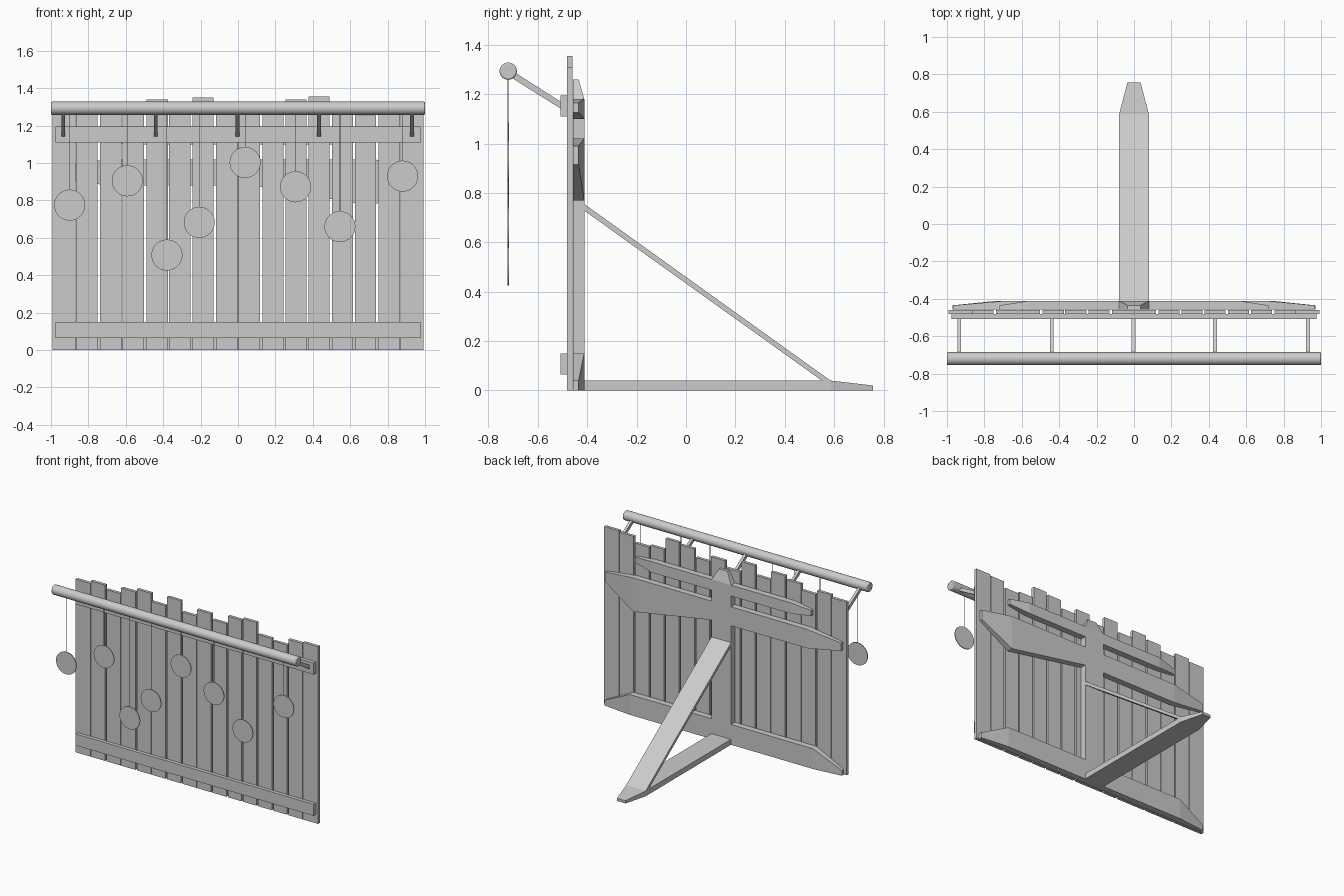
import bpy, bmesh, math
from mathutils import Vector

if "Cube" in bpy.data.objects:
    bpy.data.objects.remove(bpy.data.objects["Cube"])


def finish(name, bm):
    bmesh.ops.recalc_face_normals(bm, faces=bm.faces)
    mesh = bpy.data.meshes.new(name)
    bm.to_mesh(mesh)
    bm.free()
    ob = bpy.data.objects.new(name, mesh)
    bpy.context.collection.objects.link(ob)
    return ob


def box(name, x0, x1, y0, y1, z0, z1):
    bm = bmesh.new()
    bmesh.ops.create_cube(bm, size=1)
    for v in bm.verts:
        v.co = ((x0 + x1) / 2 + v.co.x * (x1 - x0),
                (y0 + y1) / 2 + v.co.y * (y1 - y0),
                (z0 + z1) / 2 + v.co.z * (z1 - z0))
    return finish(name, bm)


def loft(name, stations, place):
    """Rectangular sections (u, low, high, thickness) joined along u."""
    bm = bmesh.new()
    rings = [[bm.verts.new(place(u, v, d)) for v, d in ((lo, 0), (hi, 0), (hi, t), (lo, t))]
             for u, lo, hi, t in stations]
    for a, b in zip(rings, rings[1:]):
        for i in range(4):
            j = (i + 1) % 4
            bm.faces.new((a[i], a[j], b[j], b[i]))
    bm.faces.new(rings[0])
    bm.faces.new(rings[-1])
    return finish(name, bm)


def prism(name, yz, x0, x1):
    """Side profile extruded across x."""
    bm = bmesh.new()
    face = bm.faces.new([bm.verts.new((x0, y, z)) for y, z in yz])
    ext = bmesh.ops.extrude_face_region(bm, geom=[face])['geom']
    bmesh.ops.translate(bm, vec=(x1 - x0, 0, 0),
                        verts=[v for v in ext if isinstance(v, bmesh.types.BMVert)])
    return finish(name, bm)


def cylinder(name, centre, radius, depth, axis, sides):
    bm = bmesh.new()
    bmesh.ops.create_cone(bm, cap_ends=True, segments=sides, radius1=radius,
                          radius2=radius, depth=depth)
    rot = Vector((0, 0, 1)).rotation_difference(Vector(axis)).to_matrix()
    bmesh.ops.rotate(bm, verts=bm.verts, matrix=rot)
    bmesh.ops.translate(bm, verts=bm.verts, vec=centre)
    return finish(name, bm)


def smooth(ob):
    bpy.ops.object.select_all(action='DESELECT')
    ob.select_set(True)
    bpy.context.view_layer.objects.active = ob
    bpy.ops.object.shade_smooth_by_angle(angle=math.radians(30))


# Upright planks with uneven tops; a few seams are nearly closed
tops = [1.28, 1.30, 1.27, 1.315, 1.34, 1.28, 1.35, 1.27,
        1.32, 1.28, 1.34, 1.355, 1.27, 1.255, 1.30, 1.31]
tight = {1, 3, 5, 8, 15}
pitch = 1.984 / len(tops)
for i, top in enumerate(tops):
    left = -0.992 + i * pitch + (0.002 if i in tight else 0.006) * (i > 0)
    right = -0.992 + (i + 1) * pitch - (0.002 if i + 1 in tight else 0.006) * (i < 15)
    box(f"plank_{i + 1}", left, right, -0.482, -0.46, 0, top)

# Front battens
box("lower_batten", -0.975, 0.975, -0.508, -0.482, 0.065, 0.15)
box("upper_batten", -0.975, 0.975, -0.508, -0.482, 1.11, 1.195)

# Rear post with tapered top
T, TIP = 0.045, 0.022
BACK = -0.457
loft("rear_post", [(0, -0.08, 0.08, T), (1.18, -0.08, 0.08, T), (1.26, -0.035, 0.035, TIP)],
     lambda u, v, d: (v, BACK + d, u))

# Rear cross arms with tapered tips
arms = {
    "lower_arm_right": [(0.08, 0.88, 1.02, T), (0.72, 0.77, 1.02, T), (0.965, 0.915, 0.99, TIP)],
    "lower_arm_left": [(-0.08, 0.88, 1.02, T), (-0.70, 0.88, 1.02, T), (-0.965, 0.92, 0.98, TIP)],
    "upper_arm_right": [(0.08, 1.10, 1.18, T), (0.57, 1.10, 1.18, T), (0.72, 1.125, 1.165, TIP)],
    "upper_arm_left": [(-0.08, 1.10, 1.18, T), (-0.57, 1.10, 1.18, T), (-0.72, 1.115, 1.155, TIP)],
}
for side, s in (("left", -1), ("right", 1)):
    arms[f"base_board_{side}"] = [(s * 0.08, 0, 0.15, T), (s * 0.75, 0, 0.15, T),
                                  (s * 0.97, 0, 0.04, TIP)]
for name, stations in arms.items():
    loft(name, stations, lambda u, v, d: (u, BACK + d, v))

# Ground foot and diagonal prop
loft("ground_foot", [(-0.412, -0.08, 0.08, 0.04), (0.585, -0.08, 0.08, 0.04),
                     (0.757, -0.035, 0.035, 0.02)], lambda u, v, d: (v, u, d))
prism("diagonal_prop", [(-0.412, 0.755), (0.585, 0.04), (0.55, 0.04), (-0.412, 0.728)],
      -0.08, 0.08)

# Hanging pole with softened ends
pole = cylinder("hanging_pole", (0, -0.72, 1.293), 0.035, 2.0, (1, 0, 0), 32)
bev = pole.modifiers.new("soft_ends", 'BEVEL')
bev.width = 0.006
bev.segments = 2
bev.limit_method = 'ANGLE'
smooth(pole)

# Sloping brackets that carry the pole
for i, x in enumerate((-0.935, -0.44, -0.003, 0.433, 0.93)):
    prism(f"pole_bracket_{i + 1}",
          [(-0.505, 1.14), (-0.505, 1.168), (-0.70, 1.292), (-0.71, 1.268)],
          x - 0.01, x + 0.01)

# Hanging targets on strings
targets = [(-0.90, 0.775), (-0.592, 0.905), (-0.38, 0.508), (-0.207, 0.683),
           (0.038, 1.003), (0.308, 0.873), (0.545, 0.66), (0.88, 0.93)]
for i, (x, z) in enumerate(targets):
    smooth(cylinder(f"target_disc_{i + 1}", (x, -0.72, z), 0.083, 0.006, (0, 1, 0), 32))
    z0 = z + 0.08
    cylinder(f"target_string_{i + 1}", (x, -0.72, (z0 + 1.265) / 2), 0.002,
             1.265 - z0, (0, 0, 1), 6)
